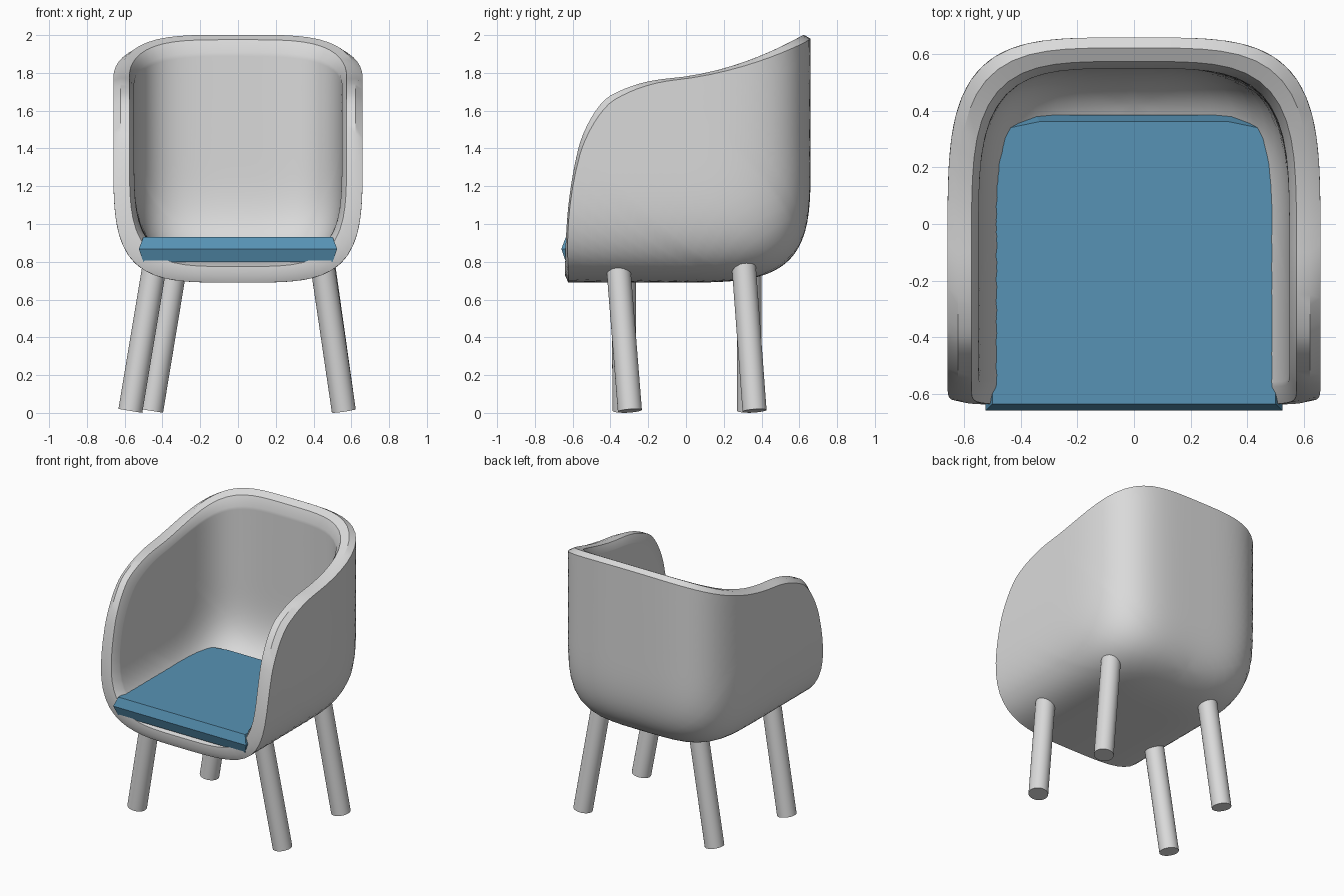
import bpy, bmesh, math
from mathutils import Vector
from mathutils.geometry import interpolate_bezier

if "Cube" in bpy.data.objects:
    bpy.data.objects.remove(bpy.data.objects["Cube"])


def material(name, rgb):
    m = bpy.data.materials.new(name)
    m.diffuse_color = (*rgb, 1)
    m.use_nodes = True
    m.node_tree.nodes["Principled BSDF"].inputs["Base Color"].default_value = m.diffuse_color
    return m


GREY = material("light grey", (0.7, 0.7, 0.7))
BLUE = material("cushion blue", (0.095, 0.29, 0.46))


def make_object(name, bm, mat, smooth=True):
    bmesh.ops.recalc_face_normals(bm, faces=bm.faces)
    me = bpy.data.meshes.new(name)
    bm.to_mesh(me)
    bm.free()
    me.materials.append(mat)
    ob = bpy.data.objects.new(name, me)
    bpy.context.collection.objects.link(ob)
    if smooth:
        bpy.ops.object.select_all(action='DESELECT')
        ob.select_set(True)
        bpy.context.view_layer.objects.active = ob
        bpy.ops.object.shade_smooth_by_angle(angle=math.radians(30))
    return ob


def loft(bm, rings):
    """Join rings of equal length with quads; return the vertex rings."""
    vr = [[bm.verts.new(p) for p in r] for r in rings]
    n = len(vr[0])
    for a, b in zip(vr, vr[1:]):
        for i in range(n):
            j = (i + 1) % n
            bm.faces.new((a[i], a[j], b[j], b[i]))
    return vr


# --- shell: superelliptic tub, open at the front and the top ---
Y0, Z0 = -0.1, 1.4                    # where the back and floor start to curve
CENTRE = Vector((0, Y0, Z0))
POLE = Vector((0, 1, -1)).normalized()


def sizes(d):
    return 0.66 - d, 0.66 - d - Y0, Z0 - 0.69 - d


def on_shell(direction, d):
    """Point where a ray from the centre meets the shell offset inward by d."""
    X, Y, Z = sizes(d)
    f = (abs(direction.x) / X) ** 4 + (max(0, direction.y) / Y) ** 4 \
        + (max(0, -direction.z) / Z) ** 4
    return CENTRE + direction / f ** 0.25


def rim(d):
    """Closed rim loop at inward offset d."""
    X, Y, Z = sizes(d)
    steps = [math.pi / 2 * s * s * (3 - 2 * s) for s in (i / 16 for i in range(17))]
    half = []
    for t in steps:                   # front edge, bottom middle to side
        z = Z0 - Z * math.sqrt(max(0, math.cos(t)))
        y = -0.64 + 0.07 * max(0, (z - 0.69) / 0.71) ** 2.5
        half.append(Vector((X * math.sqrt(math.sin(t)), y, z)))
    for pts in (((-0.57, 1.4), (-0.545, 1.5), (-0.47, 1.64), (-0.4, 1.68)),
                ((-0.4, 1.68), (-0.3, 1.735), (-0.2, 1.76), (-0.1, 1.77))):
        curve = interpolate_bezier(*[Vector((X, *p)) for p in pts], 9)
        half += curve[1:]             # arm edge
    for t in reversed(steps[:-1]):    # back edge, side to middle
        u = Y * math.sqrt(math.cos(t))
        half.append(Vector((X * math.sqrt(math.sin(t)), Y0 + u,
                            1.77 + 0.0785 * u + 0.335 * u * u)))
    return half + [Vector((-p.x, p.y, p.z)) for p in half[-2:0:-1]]


def wall(edge, d):
    """Rings from near the pole out to just short of the rim."""
    dirs = [(p - CENTRE).normalized() for p in edge]
    ts = [i / 24 for i in range(1, 24)] + [0.972]
    return [[on_shell(POLE.slerp(v, t), d) for v in dirs] for t in ts]


bm = bmesh.new()
outer_rim, inner_rim = rim(0.037), rim(0.085)
rings = wall(outer_rim, 0) + [outer_rim, inner_rim] + wall(inner_rim, 0.11)[::-1]
vr = loft(bm, rings)
for ring, d in ((vr[0], 0), (vr[-1], 0.11)):
    tip = bm.verts.new(on_shell(POLE, d))
    for i in range(len(ring)):
        bm.faces.new((ring[i - 1], ring[i], tip))
make_object("shell", bm, GREY)

# --- seat cushion: flat slab with a pointed edge all round ---
side = [(0.525, -0.66), (0.52, 0.0), (0.505, 0.2), (0.475, 0.36), (0.35, 0.386)]
outline = side + [(-x, y) for x, y in reversed(side)]
YM = -0.137


def layer(s, z):
    return [(x * s, YM + (y - YM) * s, z) for x, y in outline]


bm = bmesh.new()
vr = loft(bm, [layer(0.955, 0.80), layer(1, 0.868), layer(0.955, 0.93)])
bm.faces.new(vr[0])
bm.faces.new(vr[-1])
make_object("seat_cushion", bm, BLUE, smooth=False)

# --- legs: splayed round posts (foot, point at the shell) ---
LEGS = {
    "front_right_leg": ((0.56, -0.297, 0.011), (0.45, -0.357, 0.76)),
    "front_left_leg": ((-0.57, -0.325, 0.011), (-0.445, -0.33, 0.76)),
    "back_right_leg": ((0.56, 0.363, 0.011), (0.45, 0.305, 0.79)),
    "back_left_leg": ((-0.46, 0.335, 0.011), (-0.335, 0.335, 0.77)),
}
for name, (foot, top) in LEGS.items():
    foot, top = Vector(foot), Vector(top)
    axis = top - foot
    bm = bmesh.new()
    bmesh.ops.create_cone(bm, cap_ends=True, segments=32, radius1=0.064,
                          radius2=0.064, depth=axis.length)
    rot = axis.to_track_quat('Z', 'Y').to_matrix()
    for v in bm.verts:
        v.co = rot @ v.co + (foot + top) / 2
    make_object(name, bm, GREY)
